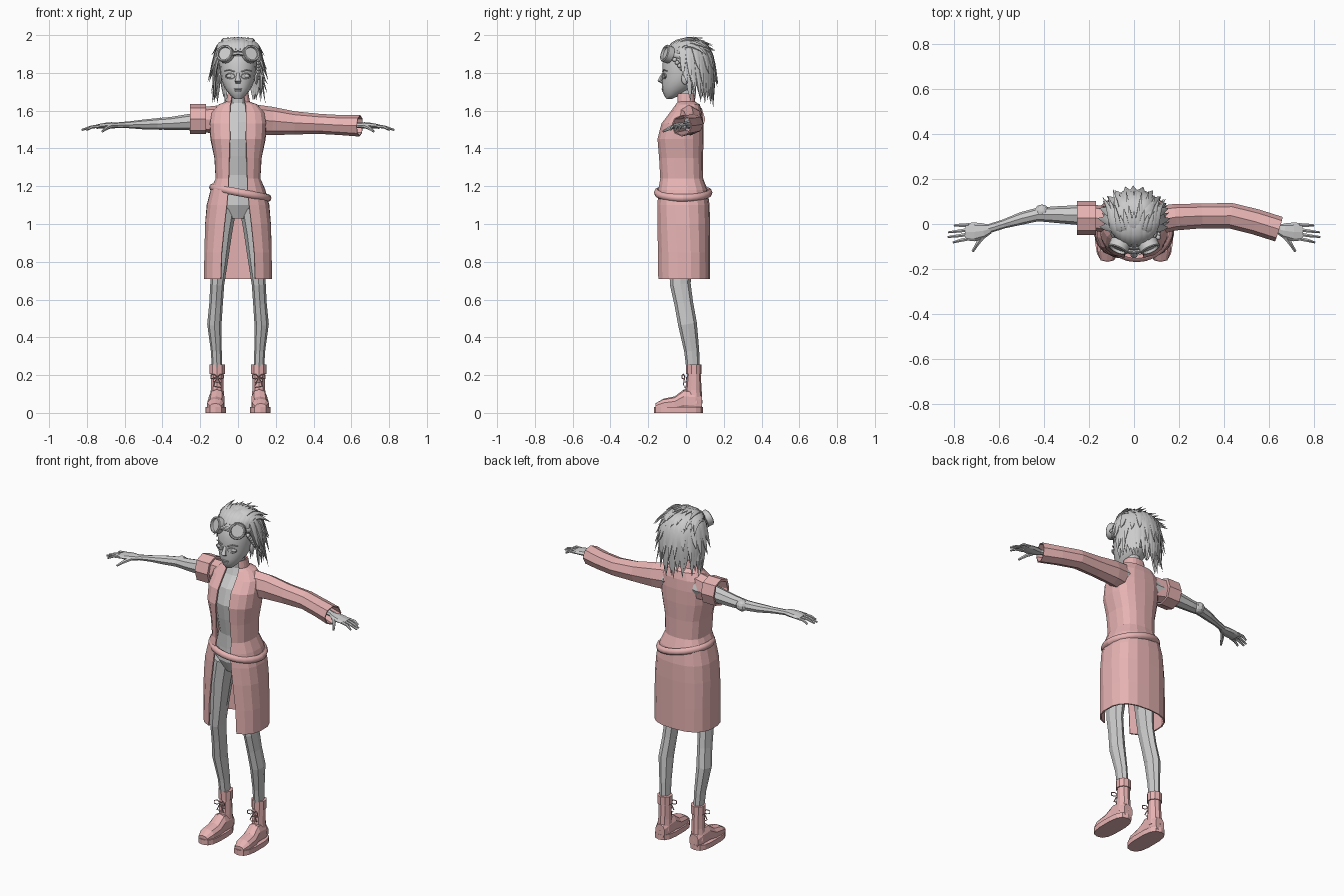
import bpy, bmesh, random
from math import sin, cos, pi, asin, radians
from mathutils import Vector as V, Matrix

random.seed(4)
PINK = bpy.data.materials.new("pink_cloth")
PINK.diffuse_color = (0.8, 0.45, 0.45, 1)


def tube(bm, pts, n=8, hint=(0, 1, 0), axis=None, p=2, gap=False, cap=True):
    """Loft rings (x, y, z, half_width, half_depth[, front gap]) along a path."""
    c = [V(q[:3]) for q in pts]
    closed = (c[0] - c[-1]).length < 1e-5
    rings = []
    for i, q in enumerate(pts):
        if axis:
            t = V(axis).normalized()
        elif closed and i in (0, len(c) - 1):
            t = (c[1] - c[-2]).normalized()
        else:
            t = (c[min(i + 1, len(c) - 1)] - c[max(i - 1, 0)]).normalized()
        u = V(hint).cross(t).normalized()
        w = t.cross(u)
        g = asin((q[5] / q[3]) ** (p / 2)) if gap else 0
        ring = []
        for j in range(n + 1 if gap else n):
            a = -pi / 2 + g + j / n * (2 * pi - 2 * g)
            x, y = cos(a), sin(a)
            x = abs(x) ** (2 / p) * (1 if x > 0 else -1)
            y = abs(y) ** (2 / p) * (1 if y > 0 else -1)
            ring.append(bm.verts.new(c[i] + u * x * q[3] + w * y * q[4]))
        rings.append(ring)
    for r, s in zip(rings, rings[1:]):
        for j in range(n):
            k = (j + 1) % len(r)
            bm.faces.new((r[j], r[k], s[k], s[j]))
    if cap and not gap and not closed:
        bm.faces.new(rings[0][::-1])
        bm.faces.new(rings[-1])


def ball(bm, loc, size, seg=12):
    m = Matrix.Translation(loc) @ Matrix.Diagonal((*size, 1))
    bmesh.ops.create_uvsphere(bm, u_segments=seg, v_segments=seg // 2 + 2, radius=1, matrix=m)


def finish(name, bm, mat=None, smooth=False, mirror=False, thick=0):
    bmesh.ops.recalc_face_normals(bm, faces=bm.faces)
    me = bpy.data.meshes.new(name)
    bm.to_mesh(me)
    bm.free()
    ob = bpy.data.objects.new(name, me)
    bpy.context.collection.objects.link(ob)
    if mat:
        me.materials.append(mat)
    if smooth:
        me.polygons.foreach_set("use_smooth", [True] * len(me.polygons))
        me.set_sharp_from_angle(angle=radians(45))
    if thick:
        s = ob.modifiers.new("thickness", "SOLIDIFY")
        s.thickness, s.offset = thick, 0
    if mirror:
        ob.modifiers.new("mirror", "MIRROR").use_mirror_merge = False
    return ob


def part(name, pts, mat=None, smooth=False, mirror=False, thick=0, **kw):
    bm = bmesh.new()
    tube(bm, pts, **kw)
    return finish(name, bm, mat, smooth, mirror, thick)


Z, X, Y = (0, 0, 1), (1, 0, 0), (0, 1, 0)

# body, legs and arms
part("torso", [(0, -.02, 1.03, .05, .06), (0, -.015, 1.1, .12, .095), (0, -.015, 1.18, .115, .09),
     (0, -.02, 1.26, .095, .085), (0, -.025, 1.36, .105, .1), (0, -.03, 1.45, .12, .108), (0, -.015, 1.54, .125, .095),
     (0, .005, 1.6, .1, .06), (0, 0, 1.64, .045, .038), (0, -.01, 1.74, .036, .036)], n=12, axis=Z)
part("leg", [(.07, -.02, 1.08, .06, .08), (.09, -.025, .95, .058, .072), (.1, -.03, .8, .046, .06),
     (.11, -.03, .68, .037, .055), (.116, -.012, .58, .036, .05), (.125, .008, .47, .038, .05),
     (.115, .03, .33, .029, .04), (.11, .04, .2, .026, .034)], n=8, mirror=True)
part("arm", [(.1, .03, 1.55, .05, .055), (.25, .04, 1.54, .044, .044), (.36, .042, 1.532, .036, .034),
     (.43, .042, 1.53, .03, .03), (.5, .025, 1.527, .028, .026), (.58, 0, 1.525, .02, .018),
     (.66, -.025, 1.522, .02, .014)], n=8, hint=Z, mirror=True)
bm = bmesh.new()
ball(bm, (-.41, .055, 1.53), (.035, .033, .033), 10)
finish("elbow_pad", bm)

# hands
bm = bmesh.new()
tube(bm, [(.64, -.022, 1.522, .02, .014), (.67, -.03, 1.522, .034, .017), (.71, -.035, 1.52, .042, .015),
          (.75, -.035, 1.515, .038, .011)], hint=Z)
for y0, y1, x1 in ((-.065, -.082, .805), (-.045, -.058, .828), (-.025, -.037, .826), (-.005, -.006, .8)):
    tube(bm, [(.735, y0, 1.517, .009, .009), (.775, (y0 + y1) / 2, 1.514, .008, .008),
              (x1, y1, 1.498, .005, .005)], n=6, hint=Z)
tube(bm, [(.67, -.05, 1.52, .014, .012), (.695, -.085, 1.508, .01, .01), (.718, -.122, 1.49, .006, .006)], n=6, hint=Z)
finish("hand", bm, mirror=True)

# open long coat with stand collar
part("coat", [(0, -.015, .71, .176, .138, .09), (0, -.015, .85, .176, .138, .085), (0, -.015, 1., .172, .138, .07),
     (0, -.015, 1.1, .163, .136, .058), (0, -.018, 1.18, .142, .128, .05), (0, -.025, 1.24, .116, .112, .048),
     (0, -.028, 1.35, .122, .114, .045), (0, -.03, 1.45, .143, .119, .042), (0, -.02, 1.53, .148, .108, .042),
     (0, 0, 1.59, .138, .082, .042), (0, .008, 1.63, .1, .062, .04), (0, 0, 1.645, .06, .046, .035),
     (0, -.003, 1.69, .052, .042, .03)], PINK, n=16, axis=Z, p=2.6, gap=True, thick=.008)
part("long_sleeve", [(.1, .015, 1.55, .06, .078), (.18, .03, 1.545, .056, .072), (.3, .036, 1.535, .052, .058),
     (.43, .037, 1.53, .054, .05), (.54, .01, 1.524, .054, .05), (.645, -.023, 1.52, .054, .054)],
     PINK, hint=Z, cap=False, thick=.006)
part("rolled_sleeve", [(-.1, .015, 1.55, .06, .078), (-.17, .027, 1.553, .058, .068), (-.17, .027, 1.555, .075, .079),
     (-.253, .027, 1.555, .075, .079), (-.253, .03, 1.555, .062, .066), (-.19, .03, 1.553, .056, .062)],
     PINK, hint=Z, axis=X, p=2.4, cap=False)
belt = []
for i in range(25):
    a = 2 * pi * i / 24
    x = .012 + .148 * cos(a)
    belt.append((x, -.015 + .138 * sin(a), 1.168 - .19 * x, .017, .02))
part("belt", belt, PINK, smooth=True, n=8, hint=Z)

# boots: sole, foot, shaft with cuff
bm = bmesh.new()
tube(bm, [(.118, -.04, 0, .056, .13), (.118, -.04, .03, .056, .13)], n=14, axis=Z, p=2.8)
tube(bm, [(.112, .086, .05, .03, .04), (.112, .05, .06, .042, .06), (.113, -.01, .065, .043, .06),
          (.116, -.06, .045, .047, .042), (.119, -.12, .04, .046, .035), (.12, -.162, .03, .03, .02)],
     n=10, hint=Z, axis=Y, p=2.4)
tube(bm, [(.112, .045, .05, .043, .042), (.11, .04, .12, .036, .043), (.11, .042, .205, .035, .036),
          (.11, .042, .205, .042, .041), (.11, .042, .255, .042, .041)], n=10, axis=Z)
finish("boot", bm, PINK, mirror=True)

# laces: cross rungs and a bow
bm = bmesh.new()
for z, y in ((.11, -.012), (.135, -.006), (.16, -.001), (.18, .002)):
    tube(bm, [(.09, y, z, .003, .003), (.13, y, z + .008, .003, .003)], n=5, hint=Z)
for s in (-1, 1):
    path = ((0, .19), (.018, .205), (.034, .2), (.034, .183), (.018, .18), (0, .19), (.012, .165), (.02, .145))
    tube(bm, [(.11 + s * x, -.006 - x * .4, z, .003, .003) for x, z in path], n=5, hint=Y)
finish("boot_laces", bm, PINK, mirror=True)

# head and face
bm = bmesh.new()
tube(bm, [(0, -.088, 1.663, .02, .016), (0, -.075, 1.68, .04, .04), (0, -.06, 1.7, .056, .064),
          (0, -.045, 1.725, .073, .082), (0, -.03, 1.76, .087, .096), (0, -.025, 1.8, .093, .1),
          (0, -.02, 1.85, .098, .105), (0, -.01, 1.9, .094, .098), (0, 0, 1.94, .075, .078),
          (0, 0, 1.965, .035, .04)], n=16, axis=Z)
tube(bm, [(0, -.12, 1.8, .008, .006), (0, -.132, 1.775, .01, .01), (0, -.139, 1.757, .016, .012),
          (0, -.125, 1.745, .012, .006)], n=8, axis=Z)
ball(bm, (0, -.122, 1.714), (.023, .008, .005))
ball(bm, (0, -.12, 1.705), (.019, .008, .005))
finish("head", bm, smooth=True)
bm = bmesh.new()
ball(bm, (.042, -.108, 1.783), (.02, .01, .011))
lid = [(.042 + .024 * cos(i * pi / 6), -.115 + .006 * cos(i * pi / 6), 1.783 + .014 * sin(i * pi / 6), .003, .003)
       for i in range(13)]
tube(bm, lid, n=5, hint=Y)
tube(bm, [(.018, -.122, 1.806, .003, .004), (.045, -.118, 1.816, .003, .005), (.07, -.1, 1.81, .002, .003)], n=5, hint=Y)
ball(bm, (.097, -.005, 1.77), (.01, .02, .032))
finish("eye_brow_ear", bm, smooth=True, mirror=True)

# goggles pushed up on the forehead
bm = bmesh.new()
for s in (-1, 1):
    d, c = V((s * .45, -1, .35)).normalized(), V((s * .067, -.1, 1.9))
    tube(bm, [(*(c + d * o), r, r) for o, r in ((-.02, .046), (.014, .047), (.018, .043), (.018, .036), (.006, .034))],
         n=16, hint=Z, axis=d)
tube(bm, [(-.03, -.12, 1.9, .008, .01), (0, -.124, 1.905, .008, .01), (.03, -.12, 1.9, .008, .01)], n=6, hint=Z)
tube(bm, [(.111 * cos(i * pi / 12), .005 + .115 * sin(i * pi / 12), 1.882 - .1 * sin(i * pi / 12) * .2, .006, .013)
          for i in range(25)], n=6, hint=Z)
finish("goggles", bm, smooth=True)


# hair: scalp cap plus curved tapering locks
def lock(bm, a, b, c, d, w):
    a, b, c, d = V(a), V(b), V(c), V(d)
    pts = []
    for i, f in enumerate((.6, .95, 1, .95, .75, .45, .04)):
        t = i / 6
        q = a * (1 - t) ** 3 + b * 3 * t * (1 - t) ** 2 + c * 3 * t * t * (1 - t) + d * t ** 3
        pts.append((*q, w * f, w * f * .55))
    tube(bm, pts, n=6, hint=(b + c) / 2 - V((0, 0, 1.82)))


bm = bmesh.new()
ball(bm, (0, .022, 1.86), (.105, .108, .115), 16)
rnd = random.uniform
for i in range(19):                       # long hanging locks
    t = radians(-98 + 196 * i / 18 + rnd(-3, 3))
    s, c = sin(t), cos(t)
    k = rnd(-.02, .03)
    lock(bm, (.05 * s, .03 + .04 * c, 1.955), (.15 * s, .03 + .14 * c, 1.93), (.12 * s, .03 + .11 * c, 1.76),
         (.125 * s + rnd(-.01, .01), .045 + .1 * c, 1.63 + k + .03 * abs(s)), .025)
for i in range(15):                       # flared middle layer
    t = radians(-105 + 15 * i + rnd(-4, 4))
    s, c = sin(t), cos(t)
    lock(bm, (.04 * s, .01 + .04 * c, 1.965), (.12 * s, .02 + .11 * c, 1.97), (.12 * s, .02 + .125 * c, 1.86),
         (.16 * s, .03 + .14 * c, 1.76 + rnd(-.04, .06)), .023)
for i in range(13):                       # front locks swept back over the top
    t = radians(-84 + 14 * i)
    s, c = sin(t), cos(t)
    lock(bm, (.095 * s, -.01 - .085 * c, 1.885 + .03 * c), (.1 * s, -.03 - .04 * c, 1.96 + .035 * c),
         (.09 * s, .04, 1.96 + .03 * c), (.14 * s, .11 + .05 * c + rnd(-.02, .01), 1.9 + .03 * c + rnd(-.02, .02)), .019)
for i in range(9):                        # short crown spikes
    x = -.07 + .0175 * i
    lock(bm, (x * .8, -.05, 1.94), (x, -.03, 1.985), (x, .02, 1.985), (x * 1.3, .07 + rnd(-.04, .03), 1.99 - abs(x) * .3), .015)
for s in (-1, 1):                         # loose side strands
    for y, z in ((-.01, 1.74), (.03, 1.69), (.06, 1.64)):
        lock(bm, (s * .09, y - .02, 1.9), (s * .125, y, 1.86), (s * .115, y, 1.8), (s * rnd(.13, .16), y + .02, z), .017)
finish("hair", bm, smooth=True)
bm = bmesh.new()
for i in range(7):
    ball(bm, (.108, -.06 + .013 * i, 1.87 - .016 * i), (.011, .012, .012), 8)
finish("side_braid", bm, smooth=True)
